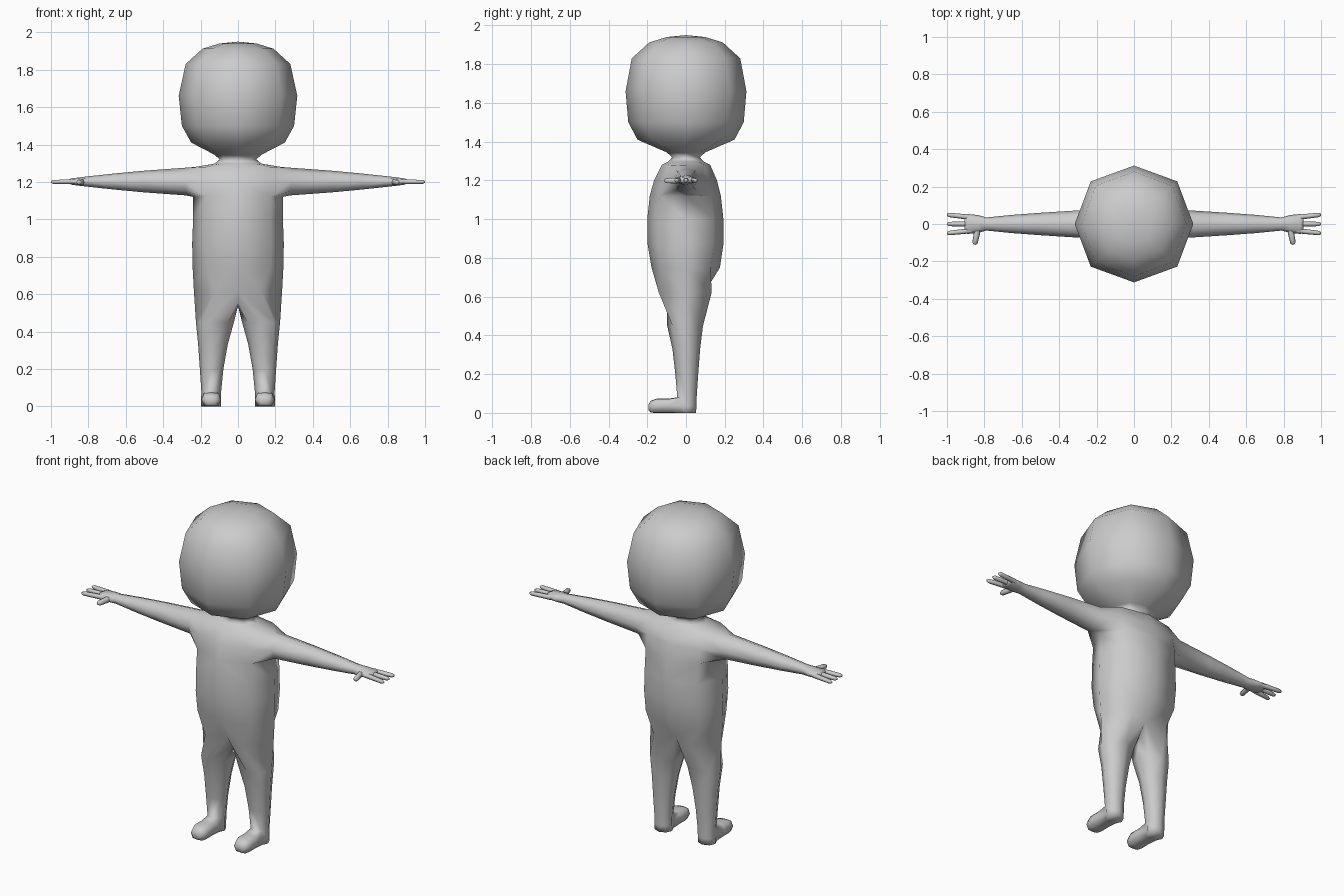
import bpy, bmesh
from math import sin, cos, pi, radians
from mathutils import Vector

if "Cube" in bpy.data.objects:
    bpy.data.objects.remove(bpy.data.objects["Cube"])

bm = bmesh.new()


def ring(points):
    return [bm.verts.new(p) for p in points]


def stitch(a, b, closed=True):
    n = len(a)
    for i in range(n if closed else n - 1):
        j = (i + 1) % n
        bm.faces.new((a[i], a[j], b[j], b[i]))


def loft(rings, closed=True, cap=False):
    for a, b in zip(rings, rings[1:]):
        stitch(a, b, closed)
    if cap:
        bm.faces.new(rings[-1])


def open_hole(a, b, c, i):
    """Remove vertex b[i] and return the eight vertices around the hole."""
    loop = [a[i-1], a[i], a[i+1], b[i+1], c[i+1], c[i], c[i-1], b[i-1]]
    bmesh.ops.delete(bm, geom=[b[i]], context='VERTS')
    return loop


def limb_angles():
    return [radians(135 - 45 * k) for k in range(8)]


def half_ring(z, rx, rf, rb):
    k = 0.73
    return ring([(0, -rf, z), (k*rx, -k*rf, z), (rx, 0, z), (k*rx, k*rb, z), (0, rb, z)])


# Head, neck and torso: half rings (z, half width, front depth, back depth)
profile = [
    (1.94, .10, .10, .10), (1.912, .19, .19, .19), (1.83, .28, .28, .28),
    (1.66, .317, .312, .312), (1.50, .30, .298, .298), (1.41, .25, .25, .25),
    (1.345, .125, .10, .10), (1.32, .098, .072, .072), (1.298, .125, .09, .09),
    (1.28, .23, .125, .125), (1.20, .24, .165, .16), (1.12, .24, .187, .18),
    (1.00, .24, .20, .193), (.87, .245, .198, .193), (.75, .243, .178, .175)]
core = [half_ring(*p) for p in profile]
hip = ring([(0, -.10, .62), (.12, -.14, .62), (.236, 0, .62), (.12, .132, .62), (0, .095, .62)])
core.append(hip)
loft(core, closed=False)
crown = bm.verts.new((0, 0, 1.95))
for a, b in zip(core[0], core[0][1:]):
    bm.faces.new((crown, a, b))

# Arm and palm, grown from a hole at the shoulder
arm = [open_hole(core[9], core[10], core[11], 2)]
for x, ry, rz in [(.28, .074, .074), (.5, .06, .058), (.66, .048, .043), (.79, .035, .029),
                  (.835, .048, .024), (.89, .053, .017), (.905, .045, .011)]:
    arm.append(ring([(x, ry * cos(t), 1.202 + rz * sin(t)) for t in limb_angles()]))
loft(arm, cap=True)


# Fingers and thumb
def finger(start, end, r):
    p, q = Vector(start), Vector(end)
    d = (q - p).normalized()
    side = Vector((-d.y, d.x, 0))
    rings = []
    for t, s in [(0, 1.1), (.5, 1), (.9, .9), (1, .45)]:
        c = p.lerp(q, t)
        rings.append(ring([c + side * (r*s*cos(k*pi/3)) + Vector((0, 0, r*s*sin(k*pi/3)))
                           for k in range(6)]))
    loft(rings, cap=True)


for y0, y1 in [(.035, .05), (0, 0), (-.035, -.05)]:
    finger((.87, y0, 1.202), (1.0, y1, 1.2), .013)
finger((.835, -.025, 1.2), (.852, -.11, 1.198), .016)

# Leg: starts from the hip edge plus the crotch line
crotch = ring([(0, .05, .55), (0, 0, .535), (0, -.05, .55)])
legs = [hip + crotch]
for z, xi, xo, yf, yb in [(.45, .022, .225, -.097, .088), (.33, .055, .213, -.07, .073),
                          (.2, .078, .204, -.055, .063), (.08, .09, .196, -.045, .055),
                          (.037, .09, .197, -.045, .054), (0, .09, .197, -.045, .052)]:
    cx, rx, cy, ry = (xi+xo)/2, (xo-xi)/2, (yf+yb)/2, (yb-yf)/2
    legs.append(ring([(cx + rx*sin(k*pi/4), cy - ry*cos(k*pi/4), z) for k in range(8)]))
loft(legs, cap=True)

# Foot, grown forward from a hole at the ankle
foot = [open_hole(legs[-3], legs[-2], legs[-1], 0)]
for y, rx, lo, hi in [(-.09, .052, 0, .074), (-.15, .053, 0, .074), (-.18, .043, .001, .064),
                      (-.193, .025, .012, .046)]:
    mid, rz = (lo + hi) / 2, (hi - lo) / 2
    foot.append(ring([(.143 + rx * cos(t), y,
                       mid + rz * max(-1, min(1, 1.3 * sin(t)))) for t in limb_angles()]))
loft(foot, cap=True)

bmesh.ops.recalc_face_normals(bm, faces=bm.faces)
for f in bm.faces:
    f.smooth = True
mesh = bpy.data.meshes.new("figure_body")
bm.to_mesh(mesh)
bm.free()
body = bpy.data.objects.new("figure_body", mesh)
bpy.context.collection.objects.link(body)
mirror = body.modifiers.new("mirror", 'MIRROR')
mirror.use_clip = True
mirror.merge_threshold = 0.001
